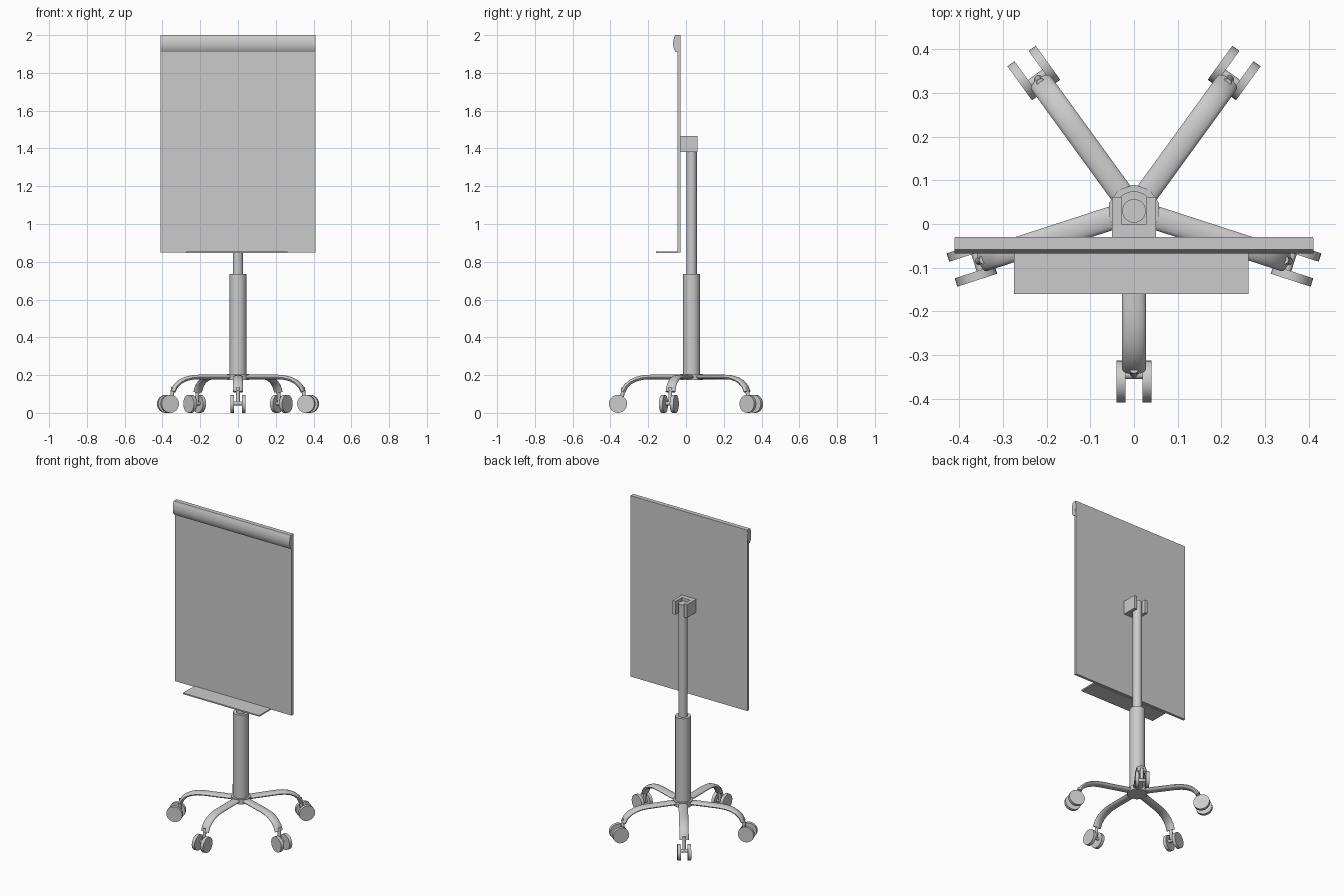
import bpy, bmesh, math
from mathutils import Vector, Matrix

if "Cube" in bpy.data.objects:
    bpy.data.objects.remove(bpy.data.objects["Cube"])

HUB = Vector((0, 0.03, 0))  # column axis


def finish(name, bm, smooth=True):
    bmesh.ops.recalc_face_normals(bm, faces=bm.faces)
    me = bpy.data.meshes.new(name)
    bm.to_mesh(me)
    bm.free()
    ob = bpy.data.objects.new(name, me)
    bpy.context.collection.objects.link(ob)
    if smooth:
        bpy.ops.object.select_all(action='DESELECT')
        ob.select_set(True)
        bpy.context.view_layer.objects.active = ob
        bpy.ops.object.shade_smooth_by_angle(angle=math.radians(40))
    return ob


def box(name, lo, hi):
    bm = bmesh.new()
    lo, hi = Vector(lo), Vector(hi)
    bmesh.ops.create_cube(bm, size=1, matrix=Matrix.Translation((lo + hi) / 2)
                          @ Matrix.Diagonal((*(hi - lo), 1)))
    return finish(name, bm, False)


def cylinder(name, a, b, r, sides=24, place=Matrix()):
    a, b = Vector(a), Vector(b)
    d = b - a
    m = place @ Matrix.Translation((a + b) / 2) @ d.to_track_quat('Z', 'Y').to_matrix().to_4x4()
    bm = bmesh.new()
    bmesh.ops.create_cone(bm, cap_ends=True, segments=sides, radius1=r, radius2=r,
                          depth=d.length, matrix=m)
    return finish(name, bm)


def loft(name, rings, place=Matrix()):
    bm = bmesh.new()
    vs = [[bm.verts.new(place @ Vector(p)) for p in ring] for ring in rings]
    n = len(vs[0])
    for r0, r1 in zip(vs, vs[1:]):
        for i in range(n):
            j = (i + 1) % n
            bm.faces.new((r0[i], r0[j], r1[j], r1[i]))
    bm.faces.new(vs[0])
    bm.faces.new(vs[-1])
    return finish(name, bm)


# Leg: oval section swept along a path that bends down at the end (local +x outward)
path = [(0.02, 0.19), (0.22, 0.19), (0.26, 0.187), (0.295, 0.178),
        (0.325, 0.163), (0.348, 0.142), (0.363, 0.112)]
leg_rings = []
for i, (x, z) in enumerate(path):
    x0, z0 = path[max(i - 1, 0)]
    x1, z1 = path[min(i + 1, len(path) - 1)]
    t = Vector((x1 - x0, 0, z1 - z0)).normalized()
    nrm = Vector((-t.z, 0, t.x))
    leg_rings.append([Vector((x, 0, z)) + Vector((0, 0.027 * math.cos(a), 0))
                      + nrm * 0.012 * math.sin(a)
                      for a in (k * math.tau / 16 for k in range(16))])

# Five legs with twin-wheel casters
R = 0.39
for k in range(5):
    place = Matrix.Translation(HUB) @ Matrix.Rotation(math.radians(-90 + 72 * k), 4, 'Z')
    loft(f"leg_{k + 1}", leg_rings, place)
    cylinder(f"caster_stem_{k + 1}", (0.362, 0, 0.135), (0.372, 0, 0.05), 0.010, 12, place)
    cylinder(f"caster_axle_{k + 1}", (R - 0.015, -0.022, 0.05), (R - 0.015, 0.022, 0.05), 0.010, 12, place)
    for s, side in ((-1, "a"), (1, "b")):
        cylinder(f"caster_wheel_{k + 1}{side}", (R, s * 0.02, 0.048), (R, s * 0.04, 0.048),
                 0.048, 24, place)

# Hub and telescopic column
cylinder("hub", HUB + Vector((0, 0, 0.174)), HUB + Vector((0, 0, 0.205)), 0.06, 10)
cylinder("lower_column", HUB + Vector((0, 0, 0.18)), HUB + Vector((0, 0, 0.735)), 0.045)
cylinder("upper_column", HUB + Vector((0, 0, 0.72)), HUB + Vector((0, 0, 1.45)), 0.027)

# U-shaped bracket holding the board, open at the back
box("bracket_plate", (-0.05, -0.032, 1.38), (0.05, 0.0, 1.465))
for s, side in ((-1, "left"), (1, "right")):
    xs = sorted((s * 0.029, s * 0.05))
    box(f"bracket_{side}_cheek", (xs[0], 0.0, 1.38), (xs[1], 0.062, 1.465))

# Board and pen tray
box("board", (-0.41, -0.046, 0.85), (0.41, -0.03, 2.0))
box("pen_tray", (-0.275, -0.16, 0.847), (0.262, -0.045, 0.855))

# Rounded paper clamp along the top edge
clamp = [(-0.032, 2.0), (-0.058, 2.0), (-0.064, 1.985), (-0.068, 1.965), (-0.068, 1.945),
         (-0.063, 1.925), (-0.054, 1.911), (-0.04, 1.911)]
loft("paper_clamp", [[(x, y, z) for y, z in clamp] for x in (-0.411, 0.411)])
